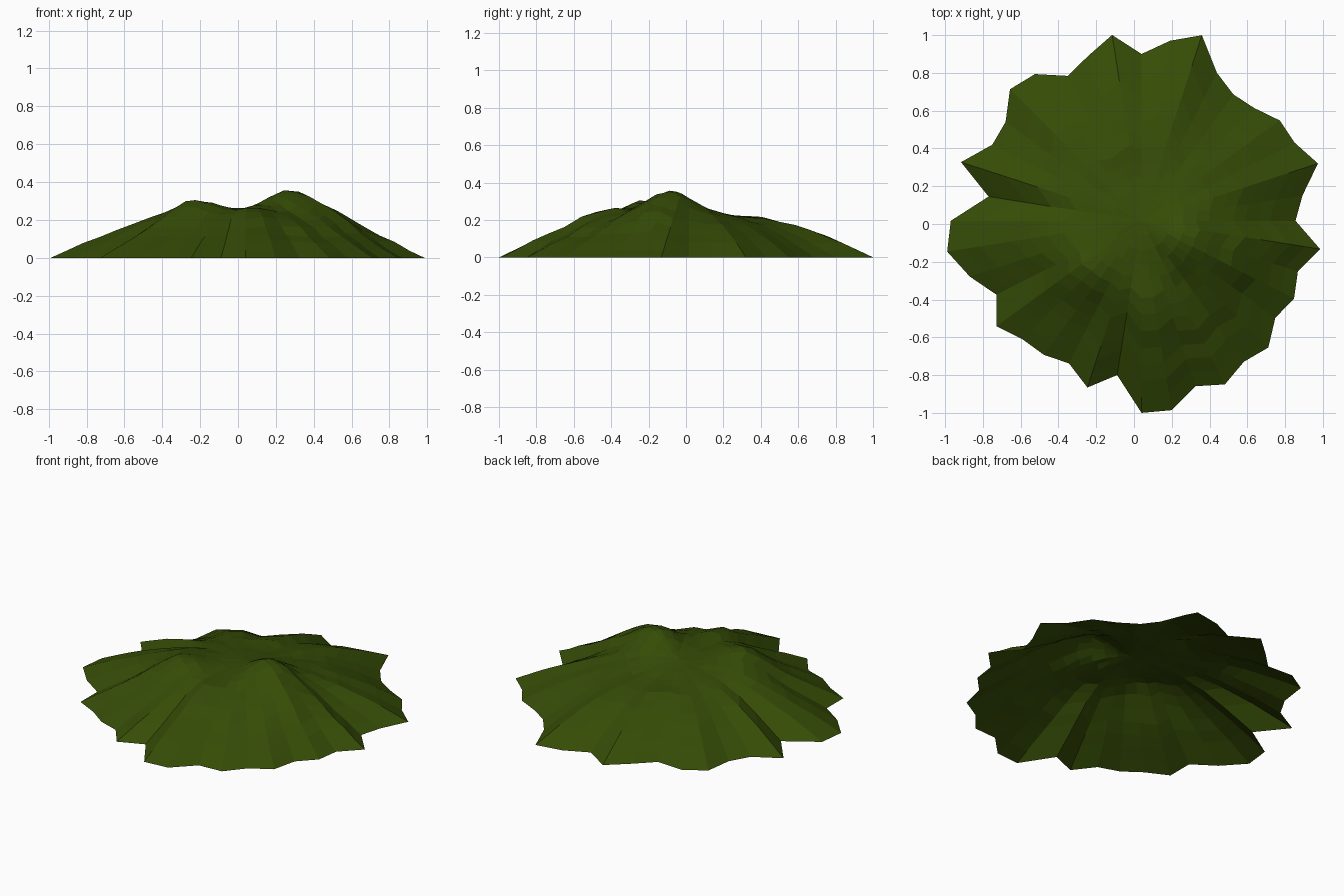
import bpy, bmesh, math, random

if "Cube" in bpy.data.objects:
    bpy.data.objects.remove(bpy.data.objects["Cube"])

random.seed(4)
CX, CY = 0.04, 0.017          # hub of the radial ribs
# rim radius of each rib, every 9 degrees from +x
RIM = [.815, .863, .982, .91, .904, .844, .827, .879, 1.033, .965,
       .883, .996, .917, .861, .96, .985, .89, .887, 1.005, .82,
       1.01, 1.042, .956, .862, .95, .889, .878, .847, .928, .827,
       1.017, 1.015, .921, .972, .922, .949, .875, .906, .87, .957]
MEAN = sum(RIM) / len(RIM)
# height profile from hub (t = 0) to rim (t = 1)
PROFILE = [(0, .255), (.2, .248), (.4, .218), (.6, .168), (.8, .092), (1, 0)]
# summit bumps: x, y, extra height, spread
BUMPS = [(.27, -.08, .105, .11), (-.23, -.27, .08, .12), (.49, -.20, .08, .14),
         (-.36, -.14, .03, .13), (-.07, .38, .015, .06), (.10, -.45, .055, .12),
         (.02, .28, -.02, .12), (.2, -.76, .022, .15)]
RINGS = 12


def height(x, y, t):
    for (t0, z0), (t1, z1) in zip(PROFILE, PROFILE[1:]):
        if t <= t1:
            z = z0 + (z1 - z0) * (t - t0) / (t1 - t0)
            break
    for bx, by, h, s in BUMPS:
        z += h * (1 - t ** 4) * math.exp(-((x - bx) ** 2 + (y - by) ** 2) / (2 * s * s))
    # rougher ground on the south-east slope
    rough = .008 if x > .1 and y < -.1 else .003
    return z + random.uniform(-rough, rough) * min(1, 4 * (1 - t), 3 * t)


# hill: open shell of ribbed rings, ribs fading towards the hub
bm = bmesh.new()
hub = bm.verts.new((CX, CY, height(CX, CY, 0)))
rings = []
for k in range(1, RINGS + 1):
    t = k / RINGS
    ring = []
    for i, rim in enumerate(RIM):
        a = math.radians(9 * i)
        r = t * (MEAN + (rim - MEAN) * min(1, .1 + 1.3 * t))
        x, y = CX + r * math.cos(a), CY + r * math.sin(a)
        ring.append(bm.verts.new((x, y, 0 if k == RINGS else height(x, y, t))))
    rings.append(ring)
n = len(RIM)
for i in range(n):
    j = (i + 1) % n
    bm.faces.new((hub, rings[0][i], rings[0][j]))
    for a, b in zip(rings, rings[1:]):
        bm.faces.new((a[i], b[i], b[j], a[j]))
mesh = bpy.data.meshes.new("grassy_hill")
bm.to_mesh(mesh)
bm.free()

grass = bpy.data.materials.new("dark grass green")
grass.diffuse_color = (.036, .072, .002, 1)
grass.use_nodes = True
grass.node_tree.nodes["Principled BSDF"].inputs["Base Color"].default_value = grass.diffuse_color
mesh.materials.append(grass)
hill = bpy.data.objects.new("grassy_hill", mesh)
bpy.context.collection.objects.link(hill)
